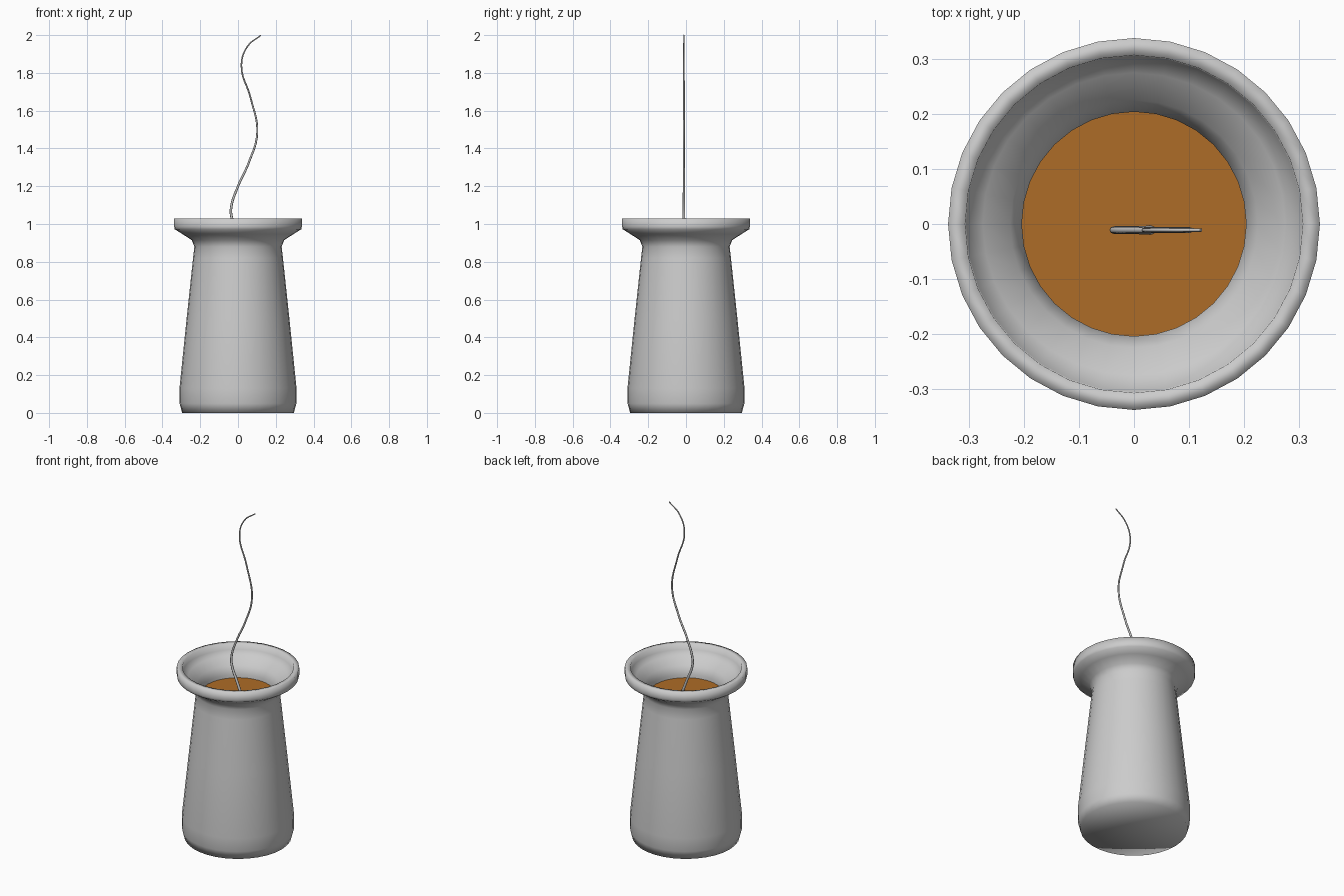
import bpy, math

if "Cube" in bpy.data.objects:
    bpy.data.objects.remove(bpy.data.objects["Cube"])

def material(name, rgb):
    m = bpy.data.materials.new(name)
    m.diffuse_color = (*rgb, 1)
    m.use_nodes = True
    m.node_tree.nodes["Principled BSDF"].inputs["Base Color"].default_value = m.diffuse_color
    return m

grey = material("stone grey", (0.6, 0.6, 0.6))
brown = material("soil brown", (0.42, 0.15, 0.02))

def lathe(name, profile, sides, mat):
    """Revolve (radius, z) points round z; zero radius makes a pole."""
    verts, faces, rings = [], [], []
    for r, z in profile:
        n = 1 if r == 0 else sides
        rings.append([len(verts) + i for i in range(n)])
        verts += [(r * math.cos(math.tau * i / sides),
                   r * math.sin(math.tau * i / sides), z) for i in range(n)]
    for a, b in zip(rings, rings[1:]):
        for i in range(sides):
            j = (i + 1) % sides
            quad = [a[i % len(a)], a[j % len(a)], b[j % len(b)], b[i % len(b)]]
            faces.append(list(dict.fromkeys(quad)))
    me = bpy.data.meshes.new(name)
    me.from_pydata(verts, [], faces)
    me.polygons.foreach_set("use_smooth", [True] * len(faces))
    me.materials.append(mat)
    ob = bpy.data.objects.new(name, me)
    bpy.context.collection.objects.link(ob)
    return ob

# Vase: outer wall, flared rim, then the inner wall down to the floor
lathe("vase", [(0, 0), (0.296, 0), (0.309, 0.05), (0.31, 0.13),
               (0.272, 0.5), (0.238, 0.82), (0.231, 0.88), (0.245, 0.915),
               (0.295, 0.947), (0.335, 0.972), (0.338, 0.985), (0.338, 1.03),
               (0.307, 1.03), (0.305, 0.995), (0.275, 0.972), (0.225, 0.935),
               (0.204, 0.89), (0.208, 0.82), (0.242, 0.5), (0.28, 0.13),
               (0.27, 0.03), (0, 0.03)], 32, grey)

# Soil disc inside the neck
lathe("soil", [(0.206, 0.87), (0, 0.87)], 32, brown)

# Thin tapering wavy stem
path = [(0.035, 0.86), (0.0, 0.95), (-0.032, 1.03), (-0.037, 1.08), (0.0, 1.2),
        (0.055, 1.32), (0.102, 1.485), (0.066, 1.67), (0.018, 1.84),
        (0.05, 1.94), (0.122, 2.0)]
cu = bpy.data.curves.new("stem", "CURVE")
cu.dimensions = "3D"
cu.bevel_depth = 0.008
cu.bevel_resolution = 2
cu.resolution_u = 6
cu.use_fill_caps = True
sp = cu.splines.new("BEZIER")
sp.bezier_points.add(len(path) - 1)
for i, (p, (x, z)) in enumerate(zip(sp.bezier_points, path)):
    p.co = (x, -0.011, z)
    p.handle_left_type = p.handle_right_type = "AUTO"
    p.radius = 1 - 0.6 * i / (len(path) - 1)
cu.materials.append(grey)
stem = bpy.data.objects.new("stem", cu)
bpy.context.collection.objects.link(stem)
